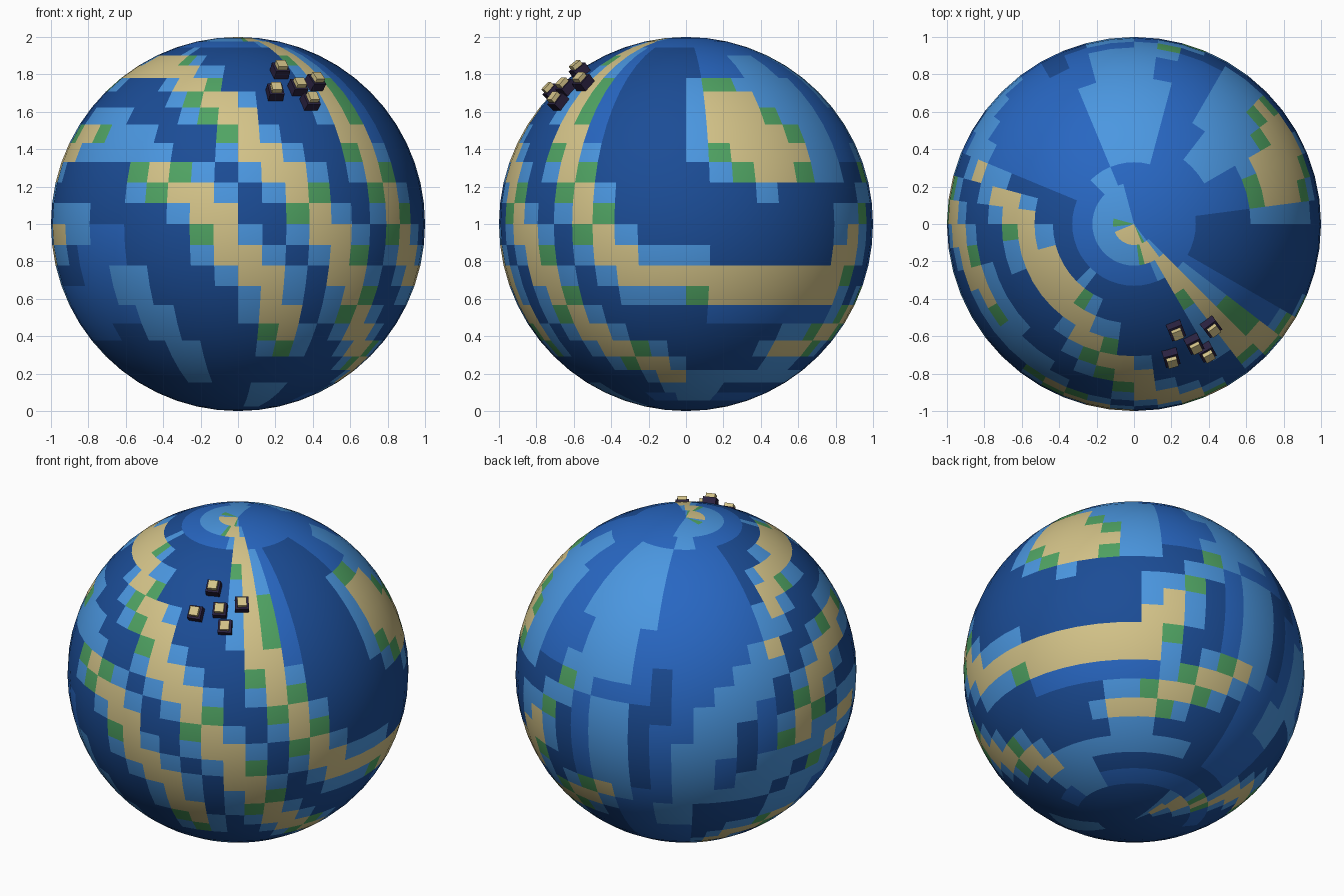
import bpy
import math
from mathutils import Vector

old = bpy.data.objects.get("Cube")
if old:
    bpy.data.objects.remove(old, do_unlink=True)


def make_material(name, rgb):
    mat = bpy.data.materials.new(name)
    mat.use_nodes = True
    mat.diffuse_color = (*rgb, 1)
    shader = mat.node_tree.nodes["Principled BSDF"]
    shader.inputs["Base Color"].default_value = (*rgb, 1)
    shader.inputs["Roughness"].default_value = 0.8
    return mat


deep_water = make_material("deep water blue", (0.011, 0.073, 0.305))
open_water = make_material("open water blue", (0.021, 0.135, 0.54))
shallow_water = make_material("shallow water blue", (0.07, 0.31, 0.75))
grass = make_material("grass green", (0.08, 0.37, 0.125))
sand = make_material("sand", (0.66, 0.55, 0.25))
dark_hull = make_material("dark purple", (0.024, 0.016, 0.051))

SURFACE = [deep_water, open_water, shallow_water, grass, sand]
DEEP, OPEN, SHALLOW, GRASS, SAND = range(len(SURFACE))
SEGMENTS, RINGS = 48, 28
CELL = 360 / SEGMENTS

# Islands: narrowing amount, then a path of (longitude from front, ring)
WEST_AND_NORTH = [
    # western chain and its continuation across the front
    (0, [(-104, 14.3), (-92, 12), (-78, 10.3), (-62, 9.5)]),
    (0, [(-28, 11.5), (-17, 12.5), (-8.5, 13.5), (-3, 15.5), (6, 16.5),
         (11, 17.5), (18, 19.8)]),
    # long northern chain
    (0, [(-98, 6.5), (-86, 5.6), (-72, 5.1), (-40, 4.9), (-18, 6.5), (-12, 7.5),
         (0, 8.5), (2, 9.5), (15, 11.5), (24, 13.3), (35, 15.5), (41, 17.5),
         (54, 19.5), (72, 21.5), (83, 22.5)]),
    (0.5, [(-98, 6.5), (-110, 9.7)]),
    # small western chain
    (0.3, [(-72, 14.3), (-86, 15.4), (-93, 17)]),
]
EAST_AND_SOUTH = [
    # polar chain that turns into the eastern ring
    (0, [(-60, 0.55), (0, 0.55), (30, 1.2), (37.5, 2.5), (39, 4.5), (43, 6.5),
         (43, 8.5), (49, 11.3), (59, 13.5), (61, 14.5), (68, 15.6), (78, 16.4),
         (97, 16.95), (146, 17), (154, 14.3)]),
    (0.45, [(-105, 0.7), (-85, 0.7)]),
    (0.5, [(154, 14.3), (164, 12.6), (174, 10.8)]),
    # main eastern landmass, a widened loop
    (-0.4, [(104, 7.6), (104, 9.4), (115.5, 10.75), (126.5, 10.55), (108, 7.6),
            (104, 7.6)]),
    # rear and southern chains
    (0.1, [(133, 20.5), (139, 20.5), (155, 19.7), (165, 19), (176, 18.2),
           (184, 17.5)]),
    (0.1, [(-95, 20.7), (-115, 21.2), (-130, 22.7), (-136, 24.5), (-170, 26.5)]),
]
CHAINS = WEST_AND_NORTH + EAST_AND_SOUTH

# Submerged ridges that only lighten the water
REEFS = [
    [(-110, 9.7), (-119, 10.6), (-136, 13), (-144, 17), (-148, 19)],
    [(-104, 14.3), (-118, 16.5), (-126, 17.5)],
    [(-93, 17), (-105, 19.5)],
    [(-78, 14.2), (-62, 13.9)],
    [(-52, 9), (-38, 10.3)],
    [(-37, 17), (-29, 19), (-22, 22)],
]

# Broad water zones: west, east, first ring, last ring, shade; later ones win
ZONES = [
    (0, 360, 0, 3, OPEN),
    (100, 250, 2, 11, OPEN),
    (175, 245, 10, 18, OPEN),
    (50, 62, 3, 12, OPEN),
    (300, 322, 14, 19, OPEN),
    (265, 305, 17, 20, OPEN),
    (185, 215, 16, 23, OPEN),
    (95, 150, 18, 19, OPEN),
    (60, 260, 24, 25, OPEN),
    (203, 212, 10, 13, DEEP),
    (195, 206, 12, 17, DEEP),
    (229, 240, 13, 18, DEEP),
    (195, 350, 0, 2, SHALLOW),
    (200, 226, 2, 3, SHALLOW),
    (165, 202, 3, 8, SHALLOW),
    (172, 196, 8, 11, SHALLOW),
    (182, 195, 12, 17, SHALLOW),
    (122, 145, 4, 6, SHALLOW),
    (112, 147, 6, 12, SHALLOW),
    (85, 110, 22, 25, SHALLOW),
    (115, 170, 22, 23, SHALLOW),
    (5, 28, 23, 26, SHALLOW),
]


def distance_to_path(lon, ring, path):
    """Distance in cells from a cell centre to a path, wrapping around."""
    best = 1000
    for start, end in zip(path, path[1:]):
        px = ((lon - start[0] + 180) % 360 - 180) / CELL
        p = Vector((px, ring - start[1]))
        d = Vector(((end[0] - start[0]) / CELL, end[1] - start[1]))
        t = max(0, min(1, p.dot(d) / d.dot(d)))
        best = min(best, (p - d * t).length)
    return best


def cell_shade(lon, ring):
    """Land near the chains, then shallows, then the zone's own water."""
    land = min(distance_to_path(lon, ring, path) + trim for trim, path in CHAINS)
    reef = min(distance_to_path(lon, ring, path) for path in REEFS)
    if land < 0.6:
        return SAND
    if land < 0.8:
        return GRASS
    if land < 1.42 or reef < 1:
        return SHALLOW
    water = DEEP
    for west, east, first, last, shade in ZONES:
        if west <= lon % 360 <= east and first <= ring <= last:
            water = shade
    return water


# Globe, coloured cell by cell
bpy.ops.mesh.primitive_uv_sphere_add(
    segments=SEGMENTS, ring_count=RINGS, radius=1, location=(0, 0, 1))
globe = bpy.context.object
globe.name = "globe"
for mat in SURFACE:
    globe.data.materials.append(mat)
for face in globe.data.polygons:
    c = face.center.normalized()
    column = math.floor(math.degrees(math.atan2(c.x, -c.y)) / CELL)
    ring = math.floor(math.acos(c.z) / math.pi * RINGS)
    face.material_index = cell_shade((column + 0.5) * CELL, ring + 0.5)
    face.use_smooth = True


def add_block(name, direction, distance, size, mat):
    """Box standing on the globe, its top facing outwards."""
    bpy.ops.mesh.primitive_cube_add(size=1)
    block = bpy.context.object
    block.name = name
    block.scale = size
    block.rotation_mode = 'QUATERNION'
    block.rotation_quaternion = direction.to_track_quat('Z', 'Y')
    block.location = direction * distance + Vector((0, 0, 1))
    block.data.materials.append(mat)


# Cluster of five little capped blocks
SPOTS = [(0.225, -0.57, 0.82), (0.2, -0.72, 0.71), (0.325, -0.65, 0.74),
         (0.42, -0.56, 0.77), (0.39, -0.69, 0.66)]
for number, spot in enumerate(SPOTS, 1):
    outward = Vector(spot).normalized()
    add_block(f"block_{number}", outward, 1.005, (0.08, 0.08, 0.085), dark_hull)
    add_block(f"block_cap_{number}", outward, 1.055, (0.055, 0.055, 0.035), sand)
